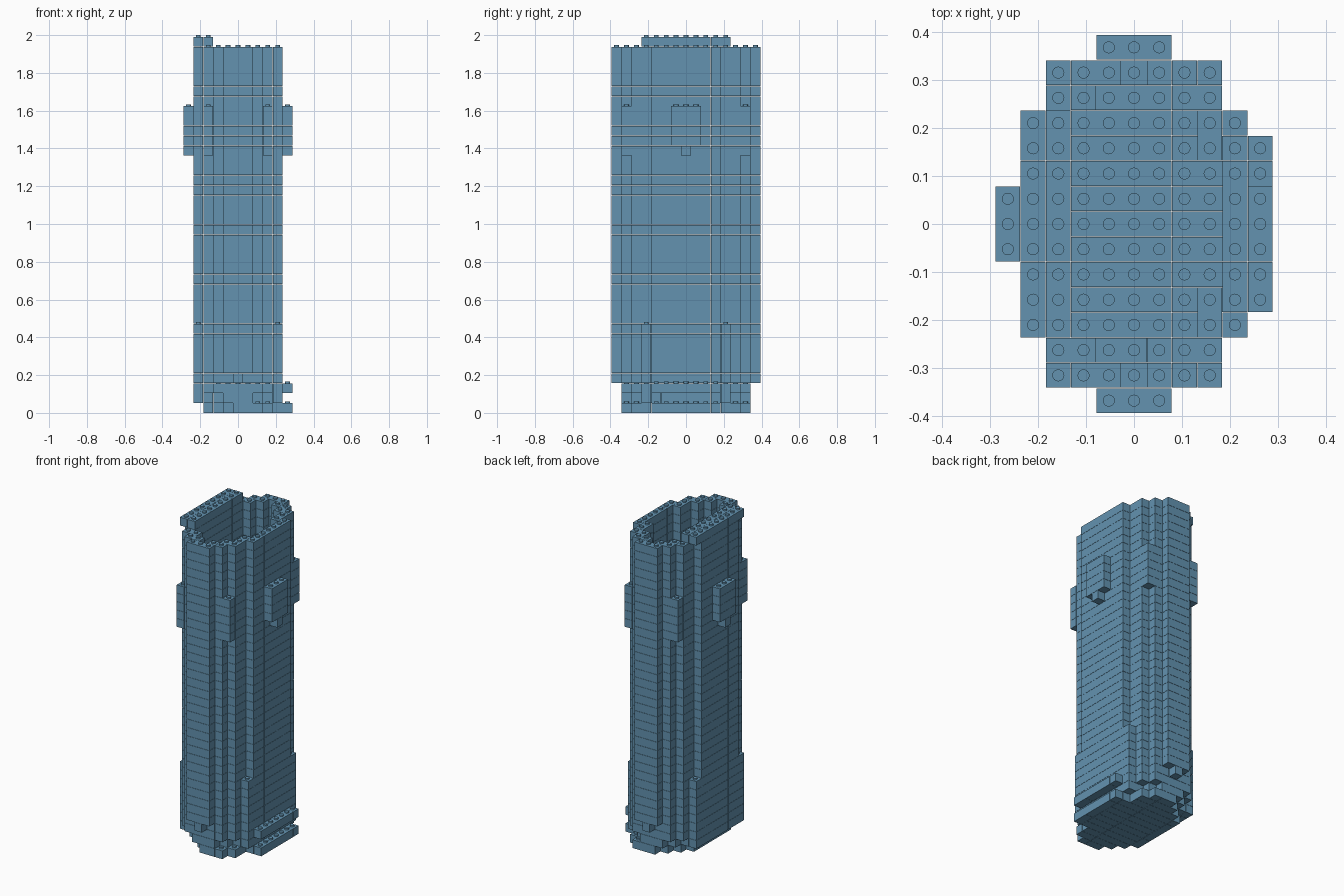
import bpy, bmesh
from mathutils import Matrix, Vector

cube = bpy.data.objects.get("Cube")
if cube:
    bpy.data.objects.remove(cube, do_unlink=True)

P, H = 0.0525, 0.0524        # stud pitch and course height
GAP = 0.0012                 # seam between bricks
STUD_R, STUD_H = 0.0125, 0.009
ROWS = 37

blue = bpy.data.materials.new("slate_blue")
blue.use_nodes = True
colour = (0.125, 0.29, 0.435, 1)
blue.diffuse_color = colour
blue.node_tree.nodes["Principled BSDF"].inputs["Base Color"].default_value = colour


def half_width(j):
    """Half width in cells of the stepped octagon at depth cell j."""
    j = abs(j)
    return 4 if j <= 3 else 3 if j <= 5 else 2 if j == 6 else 1


def span(a, b, j):
    return {(i, j) for i in range(a, b + 1)}


octagon = set().union(*(span(-half_width(j), half_width(j), j) for j in range(-7, 8)))
around = [(a, b) for a in (-1, 0, 1) for b in (-1, 0, 1)]
shell = {c for c in octagon
         if any((c[0] + a, c[1] + b) not in octagon for a, b in around)}
shell |= {(-3, j) for j in range(-4, 5)}      # thicker wall under the ridge

parts = {}


def add(name, row, cells):
    parts.setdefault(name, {}).setdefault(row, set()).update(cells)


# Base: a solid floor three courses high, inset at the bottom
for j in range(-6, 7):
    a = abs(j)
    w = half_width(j)
    low = -3 if a <= 3 else -2 if a == 4 else -1 if a == 5 else 0
    add("base", 0, span(low, w, j))
    add("base", 1, span(-min(w, 7 - a) if a > 4 else -w, min(w, 7 - a) if a > 4 else w, j))
    add("base", 2, span(-w, w, j))

# Hollow tower wall; the end columns step down in the middle
for k in range(3, ROWS):
    cells = set(shell)
    if k == 3:
        cells -= {(i, j) for i in (-1, 1) for j in (-7, 7)}
    add("tower_wall", k, cells)

# Short corner pillars
for k in range(1, 9):
    add("corner_pillars", k, {(i, j) for i in (-4, 4) for j in (-4, 4)})

# Two ledges along the left side
for k in (0, 2):
    add("side_ledges", k, {(5, j) for j in range(-3, 4)})

# Blocks projecting from the sides and corners high up
for k in range(26, 31):
    reach = 0 if k == 26 else 1
    add("side_blocks", k, {(i, j) for i in (-5, 5) for j in range(-reach, reach + 1)})
    add("corner_blocks", k, {(i, j) for i in (-3, 3) for j in (-6, 6)})

# Raised ridge on the right wall
add("top_ridge", ROWS, {(i, j) for i in (-4, -3) for j in range(-4, 5)})

filled = {(i, j, k) for rows in parts.values() for k, cells in rows.items() for i, j in cells}


def bricks(cells):
    """Split a course into runs up to four cells long."""
    left = set(cells)
    for c in sorted(cells):
        if c not in left:
            continue
        side = abs(c[0]) >= 3 and abs(c[1]) <= 4
        run = [c]
        while len(run) < 4:
            i, j = run[-1]
            n = (i, j + 1) if side else (i + 1, j)
            if n not in left or (side and n[1] == -1) or (not side and i == 1):
                break
            run.append(n)
        left -= set(run)
        yield run[0], run[-1]


def build(name, rows):
    bm = bmesh.new()
    for k, cells in rows.items():
        for a, b in bricks(cells):
            centre = Vector(((a[0] + b[0]) * P / 2, (a[1] + b[1]) * P / 2, (k + 0.5) * H))
            size = ((b[0] - a[0] + 1) * P - GAP, (b[1] - a[1] + 1) * P - GAP, H - GAP)
            bmesh.ops.create_cube(bm, size=1, matrix=Matrix.Translation(centre)
                                  @ Matrix.Diagonal((*size, 1)))
        # Studs on every uncovered cell
        for i, j in sorted(cells):
            if (i, j, k + 1) not in filled:
                at = Matrix.Translation((i * P, j * P, (k + 1) * H + STUD_H / 2 - GAP / 2))
                bmesh.ops.create_cone(bm, cap_ends=True, segments=16, radius1=STUD_R,
                                      radius2=STUD_R, depth=STUD_H, matrix=at)
    mesh = bpy.data.meshes.new(name)
    bm.to_mesh(mesh)
    bm.free()
    mesh.materials.append(blue)
    bpy.context.collection.objects.link(bpy.data.objects.new(name, mesh))


for name, rows in parts.items():
    build(name, rows)
